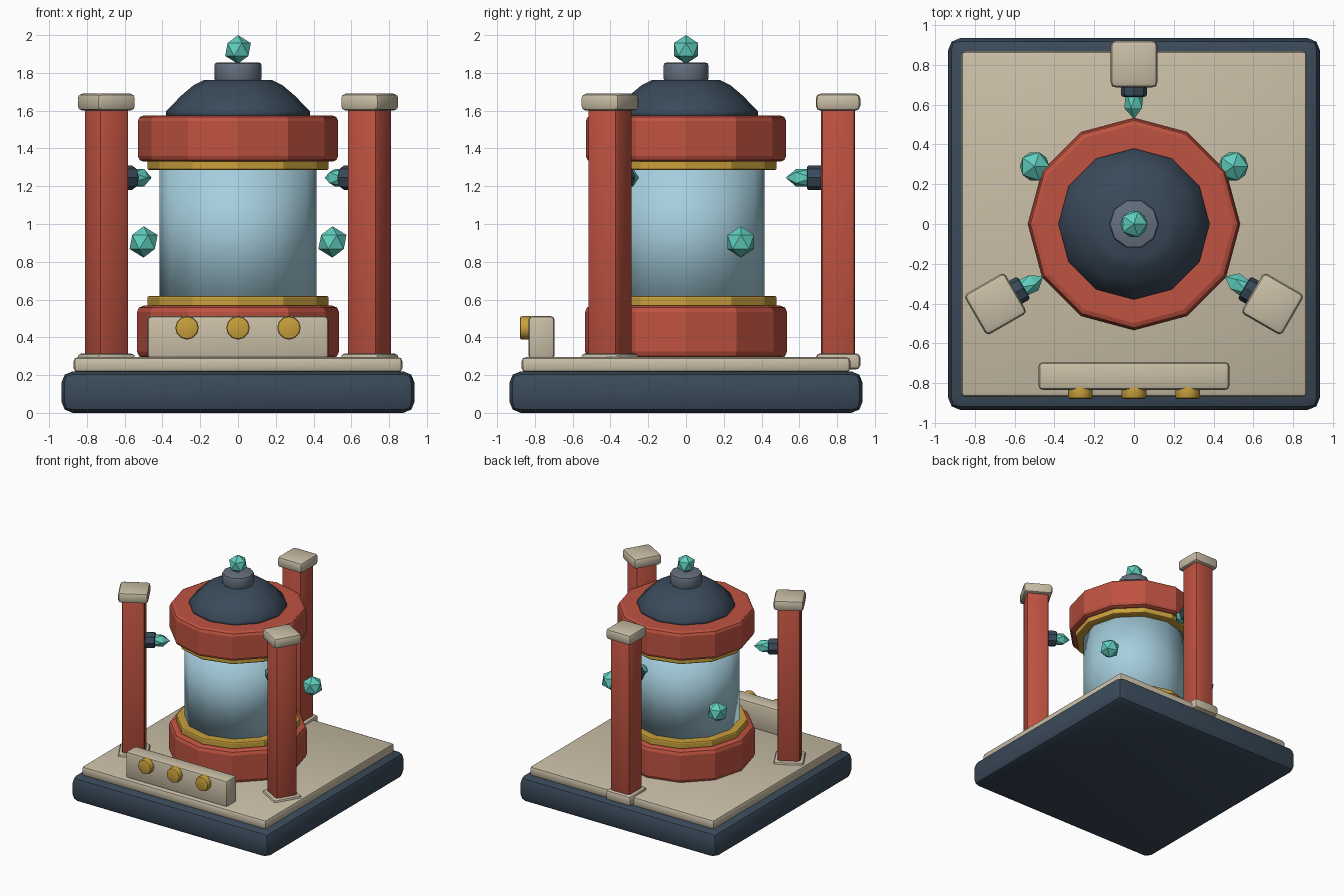
import bpy, bmesh
from math import radians, cos, sin, pi
from mathutils import Matrix

if "Cube" in bpy.data.objects:
    bpy.data.objects.remove(bpy.data.objects["Cube"], do_unlink=True)


def material(name, rgb):
    mat = bpy.data.materials.new(name)
    mat.use_nodes = True
    mat.diffuse_color = (*rgb, 1)
    mat.node_tree.nodes["Principled BSDF"].inputs["Base Color"].default_value = (*rgb, 1)
    return mat


NAVY = material("navy", (0.042, 0.068, 0.102))
CREAM = material("cream", (0.58, 0.51, 0.38))
RED = material("brick red", (0.52, 0.085, 0.052))
GOLD = material("gold", (0.58, 0.35, 0.045))
GLASS = material("pale blue glass", (0.38, 0.62, 0.73))
TEAL = material("teal crystal", (0.12, 0.62, 0.52))
GREY = material("slate grey", (0.13, 0.16, 0.21))


def finish(name, bm, mat, matrix=Matrix(), smooth=None):
    """Turn a bmesh into an object; smooth is an angle in degrees or None for flat."""
    bmesh.ops.recalc_face_normals(bm, faces=bm.faces)
    bm.transform(matrix)
    mesh = bpy.data.meshes.new(name)
    bm.to_mesh(mesh)
    bm.free()
    mesh.materials.append(mat)
    obj = bpy.data.objects.new(name, mesh)
    bpy.context.collection.objects.link(obj)
    if smooth:
        bpy.ops.object.select_all(action='DESELECT')
        obj.select_set(True)
        bpy.context.view_layer.objects.active = obj
        bpy.ops.object.shade_smooth_by_angle(angle=radians(smooth))
    return obj


def bevel_sharp(bm, width, segments=2):
    edges = [e for e in bm.edges if e.calc_face_angle(0) > radians(50)]
    bmesh.ops.bevel(bm, geom=edges, offset=width, segments=segments,
                    profile=0.5, affect='EDGES')


def box(name, mat, size, z0, z1, bevel, x=0, y=0, matrix=Matrix()):
    bm = bmesh.new()
    bmesh.ops.create_cube(bm, size=1)
    bm.transform(Matrix.Translation((x, y, (z0 + z1) / 2))
                 @ Matrix.Diagonal((*size, z1 - z0, 1)))
    bevel_sharp(bm, bevel)
    return finish(name, bm, mat, matrix, 40)


def drum(name, mat, radius, z0, z1, sides=12, bevel=0, matrix=Matrix(), smooth=None):
    bm = bmesh.new()
    bmesh.ops.create_cone(bm, cap_ends=True, segments=sides, radius1=radius,
                          radius2=radius, depth=z1 - z0,
                          matrix=Matrix.Translation((0, 0, (z0 + z1) / 2))
                          @ Matrix.Rotation(pi / 2, 4, 'Z'))
    if bevel:
        bevel_sharp(bm, bevel)
    return finish(name, bm, mat, matrix, smooth)


def crystal(name, radius, matrix):
    bm = bmesh.new()
    bmesh.ops.create_icosphere(bm, subdivisions=1, radius=radius)
    return finish(name, bm, TEAL, matrix)


def lathe(name, mat, profile, sides=12):
    """Stack polygon rings of (radius, height) and cap both ends."""
    bm = bmesh.new()
    rings = [[bm.verts.new((r * cos(2 * pi * i / sides), r * sin(2 * pi * i / sides), z))
              for i in range(sides)] for r, z in profile]
    for low, high in zip(rings, rings[1:]):
        for i in range(sides):
            j = (i + 1) % sides
            bm.faces.new((low[i], low[j], high[j], high[i]))
    bm.faces.new(rings[0])
    bm.faces.new(rings[-1])
    return finish(name, bm, mat, smooth=180)


# Base slab and floor plate
box("base", NAVY, (1.87, 1.87), 0, 0.22, 0.06)
box("floor_plate", CREAM, (1.74, 1.74), 0.215, 0.295, 0.022)

# Central chamber
drum("lower_drum", RED, 0.535, 0.29, 0.568, bevel=0.035)
drum("lower_ring", GOLD, 0.48, 0.56, 0.62, bevel=0.012)
drum("glass_tank", GLASS, 0.415, 0.6, 1.31, smooth=180)
drum("upper_ring", GOLD, 0.48, 1.285, 1.345, bevel=0.012)
drum("upper_drum", RED, 0.53, 1.33, 1.575, bevel=0.03)
lathe("roof", NAVY, [(0.38, 1.565), (0.38, 1.598), (0.3, 1.68),
                     (0.235, 1.735), (0.18, 1.762)])
drum("roof_collar", GREY, 0.125, 1.755, 1.855, sides=10, bevel=0.015, smooth=40)
crystal("roof_crystal", 0.076, Matrix.Translation((0, 0, 1.924)))

# Floating side crystals
for side, x in (("left", 0.5), ("right", -0.5)):
    crystal(side + "_crystal", 0.083, Matrix.Translation((x, 0.29, 0.905)))

# Three pillars, each with an emitter pointing at the tank
for label, angle in (("back", 0), ("right", 120), ("left", 240)):
    turn = Matrix.Rotation(radians(angle), 4, 'Z')
    at = 0.805
    box(label + "_pillar_foot", CREAM, (0.235, 0.235), 0.23, 0.315, 0.022, y=at, matrix=turn)
    box(label + "_pillar", RED, (0.18, 0.18), 0.29, 1.62, 0.022, y=at, matrix=turn)
    box(label + "_pillar_cap", CREAM, (0.235, 0.235), 1.6, 1.69, 0.025, y=at, matrix=turn)
    aim = turn @ Matrix.Translation((0, 0, 1.245)) @ Matrix.Rotation(-pi / 2, 4, 'X')
    drum(label + "_emitter_mount", NAVY, 0.066, 0.64, 0.73, sides=8, bevel=0.012, matrix=aim)
    crystal(label + "_emitter_tip", 0.055, aim @ Matrix.Translation((0, 0, 0.628))
            @ Matrix.Diagonal((1, 1, 1.82, 1)))

# Control console with three buttons
box("console", CREAM, (0.96, 0.14), 0.285, 0.513, 0.022, y=-0.765)
for label, x in (("right", -0.27), ("middle", 0), ("left", 0.27)):
    drum(label + "_button", GOLD, 0.062, 0.81, 0.88, sides=12, bevel=0.012,
         matrix=Matrix.Translation((x, 0, 0.45)) @ Matrix.Rotation(pi / 2, 4, 'X'), smooth=40)
